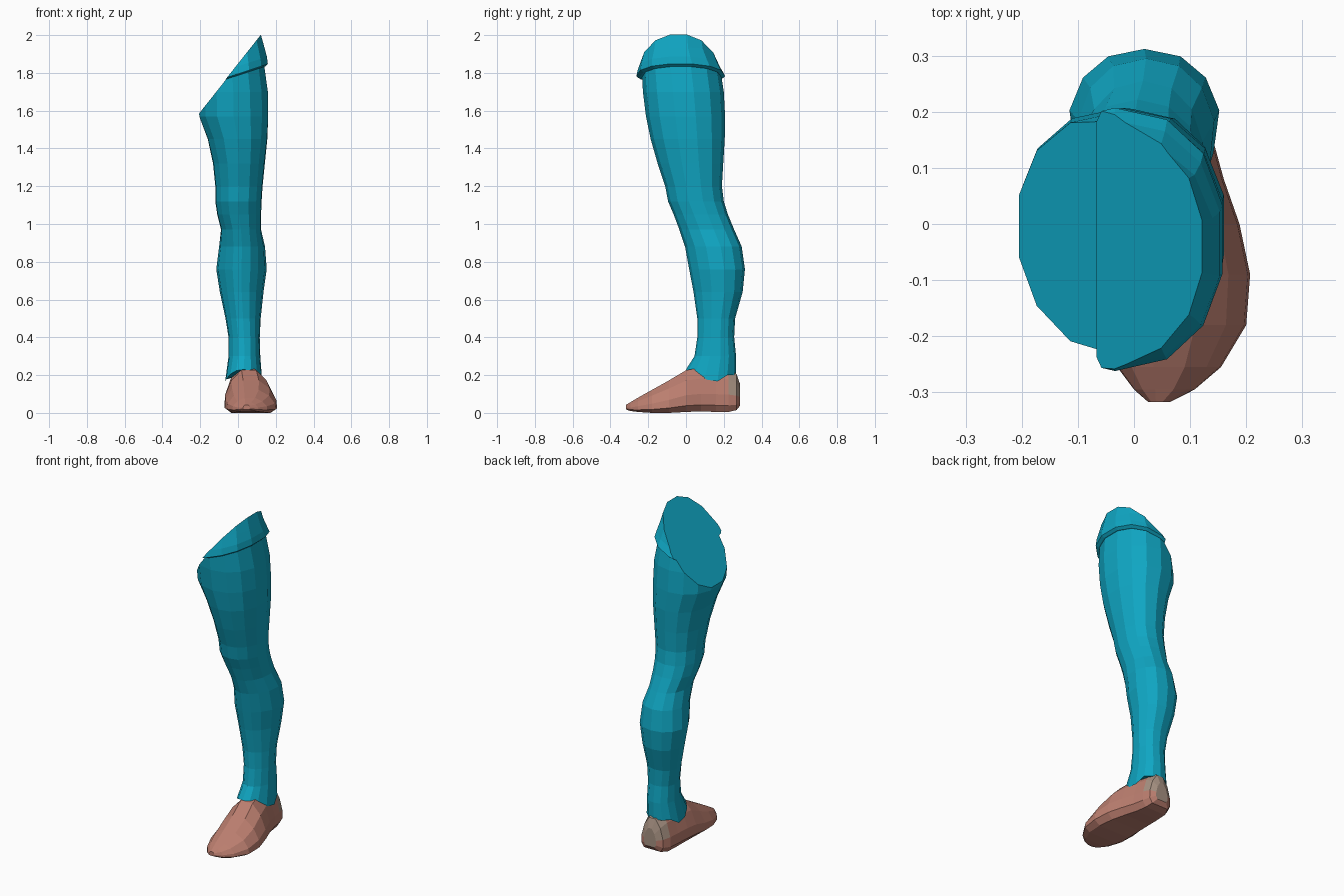
import bpy, bmesh, math
from mathutils import Vector

SIDES = 14


def material(name, rgb):
    m = bpy.data.materials.new(name)
    m.diffuse_color = (*rgb, 1)
    return m


TEAL = material("teal", (0.005, 0.385, 0.55))
BROWN = material("reddish brown", (0.50, 0.21, 0.16))
TAUPE = material("taupe", (0.38, 0.28, 0.22))


def power(v, e):
    return math.copysign(abs(v) ** e, v)


def ring(z, x0, x1, y0, y1, taper=0.0, slope=0.0):
    """Rounded horizontal outline; taper narrows its front, slope tilts it along x."""
    pts = []
    fit = math.cos(math.pi / SIDES) ** 0.9
    for i in range(SIDES):
        a = 2 * math.pi * (i + 0.5) / SIDES
        c, s = power(math.cos(a), 0.9) / fit, power(math.sin(a), 0.9)
        x = (x0 + x1) / 2 + (x1 - x0) / 2 * c * (1 - taper * max(0, -s))
        y = (y0 + y1) / 2 + (y1 - y0) / 2 * s
        pts.append(Vector((x, y, z + slope * x)))
    return pts


def loft(name, rings, mats, cut=None, rule=None):
    """Skin the rings, close the ends and optionally trim with the slanted hip plane."""
    bm = bmesh.new()
    rows = [[bm.verts.new(p) for p in r] for r in rings]
    n = len(rows[0])
    for a, b in zip(rows, rows[1:]):
        for i in range(n):
            j = (i + 1) % n
            bm.faces.new((a[i], a[j], b[j], b[i]))
    bm.faces.new(rows[0])
    bm.faces.new(rows[-1])
    if cut is not None:
        bmesh.ops.bisect_plane(bm, geom=bm.verts[:] + bm.edges[:] + bm.faces[:],
                               plane_co=(0, 0, cut), plane_no=(-1.262, 0, 1),
                               clear_outer=True)
        bmesh.ops.holes_fill(bm, edges=[e for e in bm.edges if e.is_boundary], sides=0)
    bmesh.ops.recalc_face_normals(bm, faces=bm.faces[:])
    if rule:
        for f in bm.faces:
            f.material_index = rule(f.calc_center_median())
    me = bpy.data.meshes.new(name)
    bm.to_mesh(me)
    bm.free()
    for m in mats:
        me.materials.append(m)
    ob = bpy.data.objects.new(name, me)
    bpy.context.collection.objects.link(ob)
    return ob


# Leg: z, x range, y range, front taper
leg = [
    (0.20, -0.068, 0.128, 0.00, 0.265, 0.2),
    (0.30, -0.05, 0.118, 0.045, 0.265, 0.2),
    (0.40, -0.05, 0.115, 0.06, 0.255, 0.2),
    (0.50, -0.066, 0.12, 0.06, 0.26, 0.25),
    (0.64, -0.096, 0.135, 0.04, 0.30, 0.3),
    (0.76, -0.115, 0.152, 0.017, 0.312, 0.3),
    (0.88, -0.10, 0.143, -0.005, 0.295, 0.25),
    (0.97, -0.09, 0.122, -0.035, 0.255, 0.15),
    (1.05, -0.11, 0.122, -0.065, 0.222, 0.1),
    (1.12, -0.12, 0.125, -0.095, 0.20, 0.1),
    (1.20, -0.12, 0.13, -0.11, 0.19, 0.1),
    (1.32, -0.132, 0.142, -0.15, 0.197, 0.1),
    (1.45, -0.16, 0.155, -0.187, 0.205, 0.05),
    (1.57, -0.205, 0.16, -0.212, 0.207, 0),
    (1.70, -0.208, 0.158, -0.228, 0.20, 0),
    (1.83, -0.205, 0.14, -0.235, 0.18, 0),
    (2.05, -0.20, 0.09, -0.20, 0.13, 0),
]
leg_rings = [ring(*r) for r in leg]
# Hem dips at the ankle sides and rises over the instep
for p in leg_rings[0]:
    p.z = 0.23 - 0.53 * p.y if p.y < 0.15 else min(0.2, 0.15 + (p.y - 0.15))
loft("leg", leg_rings, [TEAL], cut=1.845)

# Raised hip panel with a slanted lower lip
hip_rings = [
    ring(1.787, -0.215, 0.145, -0.245, 0.19, 0, 0.33),
    ring(1.795, -0.225, 0.158, -0.262, 0.207, 0, 0.33),
    ring(1.835, -0.225, 0.153, -0.255, 0.185, 0, 0.33),
    ring(1.92, -0.22, 0.14, -0.235, 0.155, 0, 0.1),
    ring(2.05, -0.21, 0.108, -0.21, 0.13),
]
loft("hip_panel", hip_rings, [TEAL], cut=1.849)

# Foot: y, x range, z range, lofted from toe to heel
outline = [(-0.75, 0), (0.75, 0), (1, 0.15), (0.97, 0.4), (0.72, 0.75),
           (0.3, 1), (-0.3, 1), (-0.72, 0.75), (-0.97, 0.4), (-1, 0.15)]
foot = [
    (-0.317, 0.025, 0.065, 0.018, 0.043),
    (-0.295, 0.00, 0.108, 0.01, 0.056),
    (-0.255, -0.03, 0.155, 0.005, 0.08),
    (-0.18, -0.058, 0.20, 0.0, 0.122),
    (-0.09, -0.07, 0.207, 0.0, 0.172),
    (0.00, -0.072, 0.188, 0.005, 0.226),
    (0.08, -0.07, 0.16, 0.008, 0.24),
    (0.16, -0.062, 0.138, 0.005, 0.24),
    (0.225, -0.055, 0.126, 0.005, 0.235),
    (0.268, -0.035, 0.112, 0.015, 0.205),
    (0.287, 0.0, 0.082, 0.04, 0.15),
]
foot_rings = [[Vector(((x0 + x1) / 2 + (x1 - x0) / 2 * u, y, z0 + (z1 - z0) * v))
               for u, v in outline] for y, x0, x1, z0, z1 in foot]
# Taupe patch on the back of the heel
loft("foot", foot_rings, [BROWN, TAUPE],
     rule=lambda c: 1 if c.y > 0.23 and c.z > 0.07 else 0)
